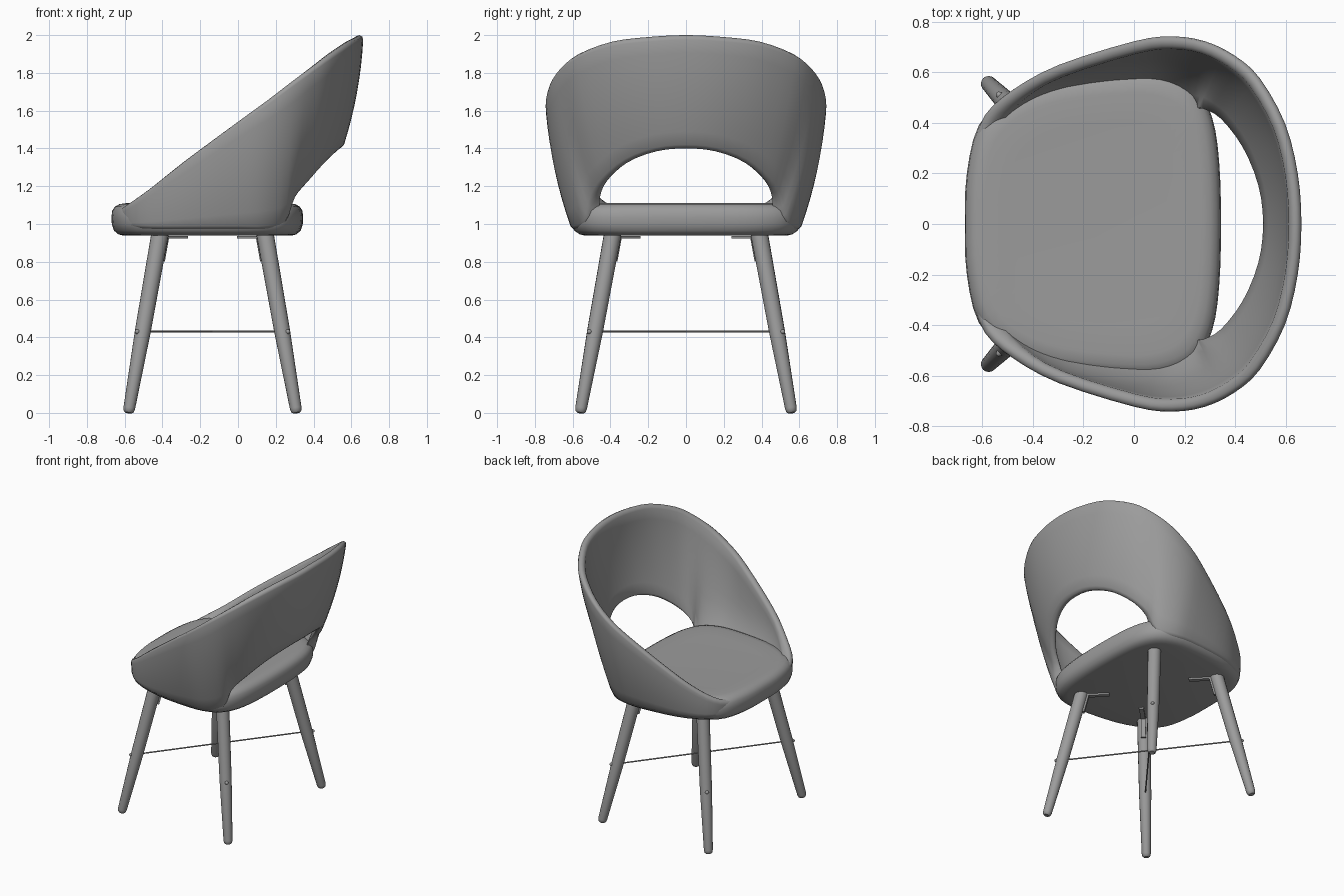
import bpy, bmesh, math
from mathutils import Vector

old = bpy.data.objects.get("Cube")
if old:
    bpy.data.objects.remove(old, do_unlink=True)

grey = bpy.data.materials.new("warm_grey")
grey.use_nodes = True
COLOUR = (0.33, 0.33, 0.33, 1)
grey.diffuse_color = COLOUR
grey.node_tree.nodes["Principled BSDF"].inputs["Base Color"].default_value = COLOUR


def loft(name, rings, angle=40):
    """Skin closed rings of equal length and cap both ends."""
    bm = bmesh.new()
    rows = [[bm.verts.new(p) for p in ring] for ring in rings]
    n = len(rows[0])
    for a, b in zip(rows, rows[1:]):
        for i in range(n):
            j = (i + 1) % n
            bm.faces.new((a[i], a[j], b[j], b[i]))
    bm.faces.new(rows[0])
    bm.faces.new(rows[-1])
    bmesh.ops.recalc_face_normals(bm, faces=bm.faces)
    mesh = bpy.data.meshes.new(name)
    bm.to_mesh(mesh)
    bm.free()
    mesh.materials.append(grey)
    ob = bpy.data.objects.new(name, mesh)
    bpy.context.collection.objects.link(ob)
    bpy.ops.object.select_all(action='DESELECT')
    ob.select_set(True)
    bpy.context.view_layer.objects.active = ob
    bpy.ops.object.shade_smooth_by_angle(angle=math.radians(angle))
    return ob


def smooth_path(pts, steps, closed=False):
    """Catmull-Rom curve through points of any dimension."""
    n = len(pts)
    get = (lambda i: pts[i % n]) if closed else (lambda i: pts[max(0, min(n - 1, i))])
    out = []
    for i in range(n if closed else n - 1):
        for k in range(steps):
            t = k / steps
            out.append([b + t / 2 * (c - a + t * (2 * a - 5 * b + 4 * c - d + t * (3 * (b - c) + d - a)))
                        for a, b, c, d in zip(get(i - 1), get(i), get(i + 1), get(i + 2))])
    if not closed:
        out.append(list(pts[-1]))
    return out


def tube(name, a, b, stops, sides=16):
    """Round bar from a to b; stops are (distance fraction, radius)."""
    a, b = Vector(a), Vector(b)
    q = (b - a).to_track_quat('Z', 'Y')
    rings = []
    for f, r in stops:
        angles = [math.tau * i / sides for i in range(sides)]
        rings.append([a.lerp(b, f) + q @ Vector((r * math.cos(t), r * math.sin(t), 0)) for t in angles])
    return loft(name, rings)


# Seat cushion: rounded outline stacked in insets
half = [(-.67, 0), (-.662, .2), (-.615, .39), (-.5, .5), (-.3, .575), (0, .607),
        (.15, .592), (.25, .535), (.31, .42), (.337, .25), (.345, 0)]
outline = half + [(x, -y) for x, y in half[-2:0:-1]]
outline = smooth_path(outline, 3, closed=True)
CX = -.16
layers = [(.938, .07), (.945, .04), (.965, .014), (1.0, .002), (1.035, 0), (1.07, .004),
          (1.092, .02), (1.105, .045), (1.11, .08), (1.105, .18)]
rings = []
for z, inset in layers:
    k = 1 - inset / .55
    rings.append([(CX + (x - CX) * k, y * k, z) for x, y in outline])
loft("seat_cushion", rings, 60)

# Wraparound shell: rim point then lower edge point for each column
columns = [
    (-.64, .3, 1.075, -.63, .3, .98),
    (-.59, .43, 1.11, -.575, .43, .975),
    (-.48, .53, 1.185, -.46, .52, .97),
    (-.3, .63, 1.325, -.27, .58, .97),
    (0, .725, 1.545, 0, .605, .97),
    (.15, .745, 1.65, .14, .592, .97),
    (.28, .727, 1.745, .25, .535, 1.0),
    (.4, .67, 1.83, .3, .5, 1.13),
    (.5, .58, 1.9, .38, .44, 1.225),
    (.6, .4, 1.965, .47, .32, 1.325),
    (.65, .2, 1.99, .535, .16, 1.385),
    (.664, 0, 2.0, .555, 0, 1.4)]
mirrored = [(a, -b, c, d, -e, f) for a, b, c, d, e, f in columns[-2::-1]]
path = smooth_path(columns + mirrored, 3)
ROWS = 8
rings = []
for i, col in enumerate(path):
    rim, low = Vector(col[:3]), Vector(col[3:])
    tan = Vector(path[min(i + 1, len(path) - 1)][:3]) - Vector(path[max(i - 1, 0)][:3])
    out = Vector((-tan.y, tan.x, 0)).normalized()
    length = (rim - low).length

    def point(s, depth):
        v = s / length
        p = low.lerp(rim, v) + out * (.14 * length * v * (1 - v))
        return p - out * depth

    def thick(s):
        z = low.z + (rim.z - low.z) * s / length
        return .05 + .055 * max(0, (1.25 - z) / .25) ** 2

    span = [.02 + (length - .045) * k / ROWS for k in range(ROWS + 1)]
    ring = [point(0, thick(0) * .45), point(.005, .01)]
    ring += [point(s, 0) for s in span]
    ring += [point(length - .008, .006), point(length, .022), point(length - .006, .04)]
    ring += [point(s, thick(s)) for s in reversed(span)]
    ring += [point(.005, thick(0) - .01)]
    rings.append(ring)
loft("backrest_shell", rings, 60)

# Legs, corner brackets and cross rods
MID = -.135
ROD_Z = .43
for sx, end in ((-1, "front"), (1, "back")):
    for sy, side in ((-1, "right"), (1, "left")):
        name = end + "_" + side
        foot = Vector((MID + sx * .445, sy * .56, 0))
        top = Vector((MID + sx * .275, sy * .385, .965))
        tube(name + "_leg", foot, top,
             [(0, .018), (.008, .027), (.025, .031), (.45, .042), (1, .046)])
        # bracket: one arm under the seat, one down the leg
        inward = Vector((-sx, -sy, 0)).normalized()
        across = Vector((-inward.y, inward.x, 0)) * .016
        down = (foot - top).normalized()
        corner = top + down * .03 + inward * .045
        drop = corner + down * .14
        for part, p, q, lift in (("_bracket_top", corner - inward * .03, corner + inward * .15, Vector((0, 0, -.012))),
                                 ("_bracket_arm", corner, drop, inward * .012)):
            loft(name + part, [[c - across, c + across, c + across + lift, c - across + lift] for c in (p, q)])
        # bolt head on the outer face of the leg
        hub = foot.lerp(top, ROD_Z / top.z)
        tube(name + "_bolt", hub - inward * .03, hub - inward * .055,
             [(0, .013), (.5, .013), (.85, .009), (1, .003)], 10)

for sy, name in ((1, "cross_rod_a"), (-1, "cross_rod_b")):
    f = ROD_Z / .965
    dx, dy = .445 - .17 * f, .56 - .175 * f
    tube(name, (MID - dx, -sy * dy, ROD_Z), (MID + dx, sy * dy, ROD_Z), [(0, .005), (1, .005)], 8)
